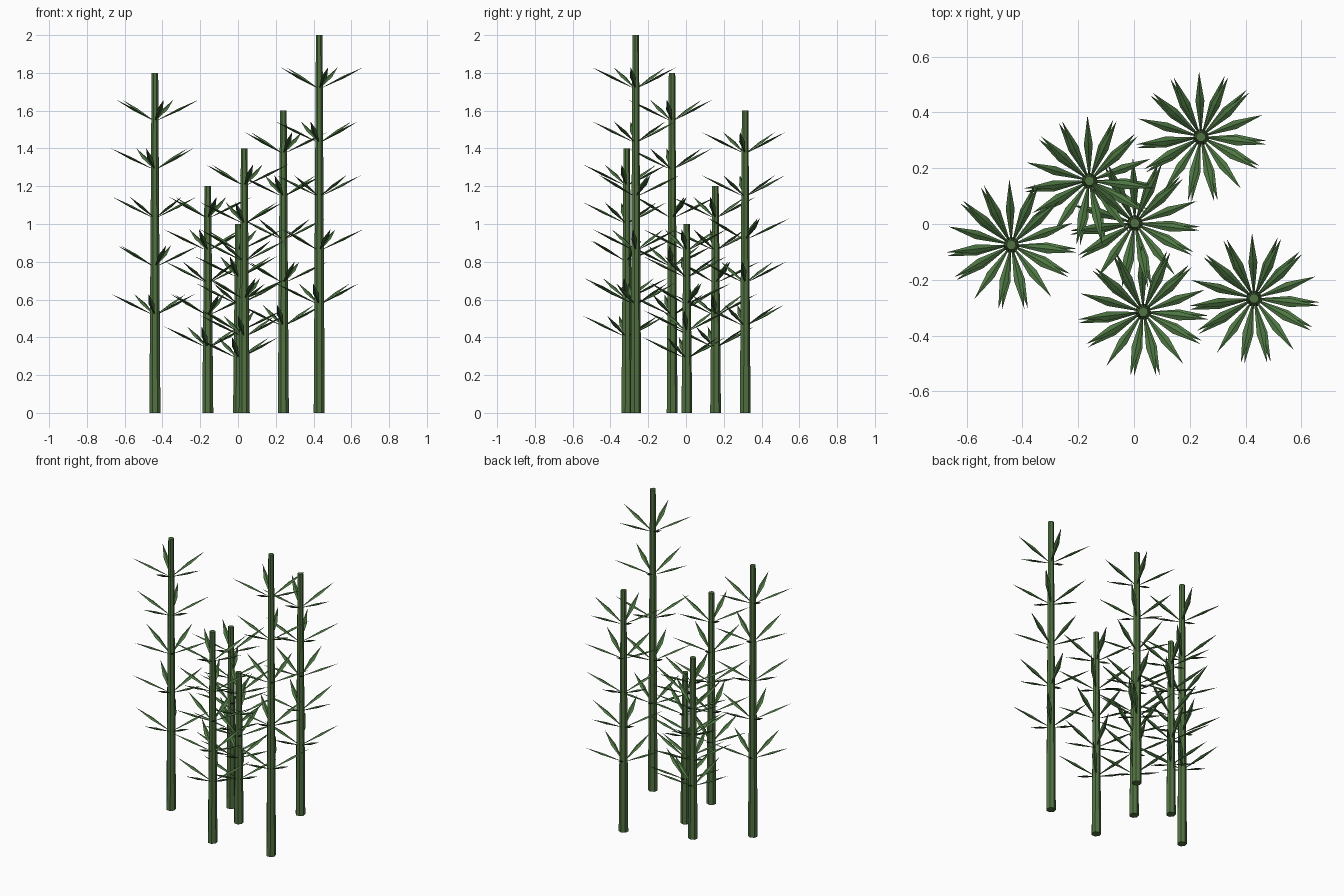
import bpy, bmesh, math
from mathutils import Matrix, Vector

cube = bpy.data.objects.get("Cube")
if cube:
    bpy.data.objects.remove(cube)


def make_material(name, colour):
    mat = bpy.data.materials.new(name)
    mat.use_nodes = True
    mat.diffuse_color = colour
    mat.node_tree.nodes["Principled BSDF"].inputs["Base Color"].default_value = colour
    return mat


stalk_green = make_material("stalk green", (0.085, 0.17, 0.055, 1))
leaf_green = make_material("leaf green", (0.075, 0.18, 0.055, 1))


def make_object(name, bm, mat, location):
    bmesh.ops.recalc_face_normals(bm, faces=bm.faces)
    mesh = bpy.data.meshes.new(name)
    bm.to_mesh(mesh)
    bm.free()
    mesh.materials.append(mat)
    obj = bpy.data.objects.new(name, mesh)
    obj.location = location
    bpy.context.collection.objects.link(obj)


def add_leaf(bm, height, angle):
    # Slim four-sided spindle rising outward from the stalk
    turn = Matrix.Translation((0, 0, height)) @ Matrix.Rotation(angle, 4, "Z")
    base, tip = Vector((0, 0, 0)), Vector((0.235, 0, 0.115))
    middle = base.lerp(tip, 0.55)
    ring = [middle + Vector(offset) for offset in
            ((0, 0.016, 0), (-0.003, 0, 0.006), (0, -0.016, 0), (0.003, 0, -0.006))]
    ends = [bm.verts.new(turn @ p) for p in (base, tip)]
    ring = [bm.verts.new(turn @ p) for p in ring]
    for i in range(4):
        for end in ends:
            bm.faces.new((ring[i], ring[(i + 1) % 4], end))


# Position and height of each stalk
stalks = [(-0.44, -0.075, 1.8), (-0.16, 0.155, 1.2), (0.003, 0.003, 1.0),
          (0.033, -0.315, 1.4), (0.24, 0.312, 1.6), (0.43, -0.267, 2.0)]

for number, (x, y, height) in enumerate(stalks, 1):
    # Tapered stalk
    bm = bmesh.new()
    bmesh.ops.create_cone(bm, cap_ends=True, segments=7, radius1=0.03, radius2=0.018,
                          depth=height, matrix=Matrix.Translation((0, 0, height / 2)))
    make_object(f"stalk_{number}", bm, stalk_green, (x, y, 0))

    # Five whorls of five leaves, each turned a little further
    bm = bmesh.new()
    for step in range(2, 7):
        for leaf in range(5):
            add_leaf(bm, height * step / 7, step * 0.4 + leaf * math.tau / 5)
    make_object(f"leaves_{number}", bm, leaf_green, (x, y, 0))
